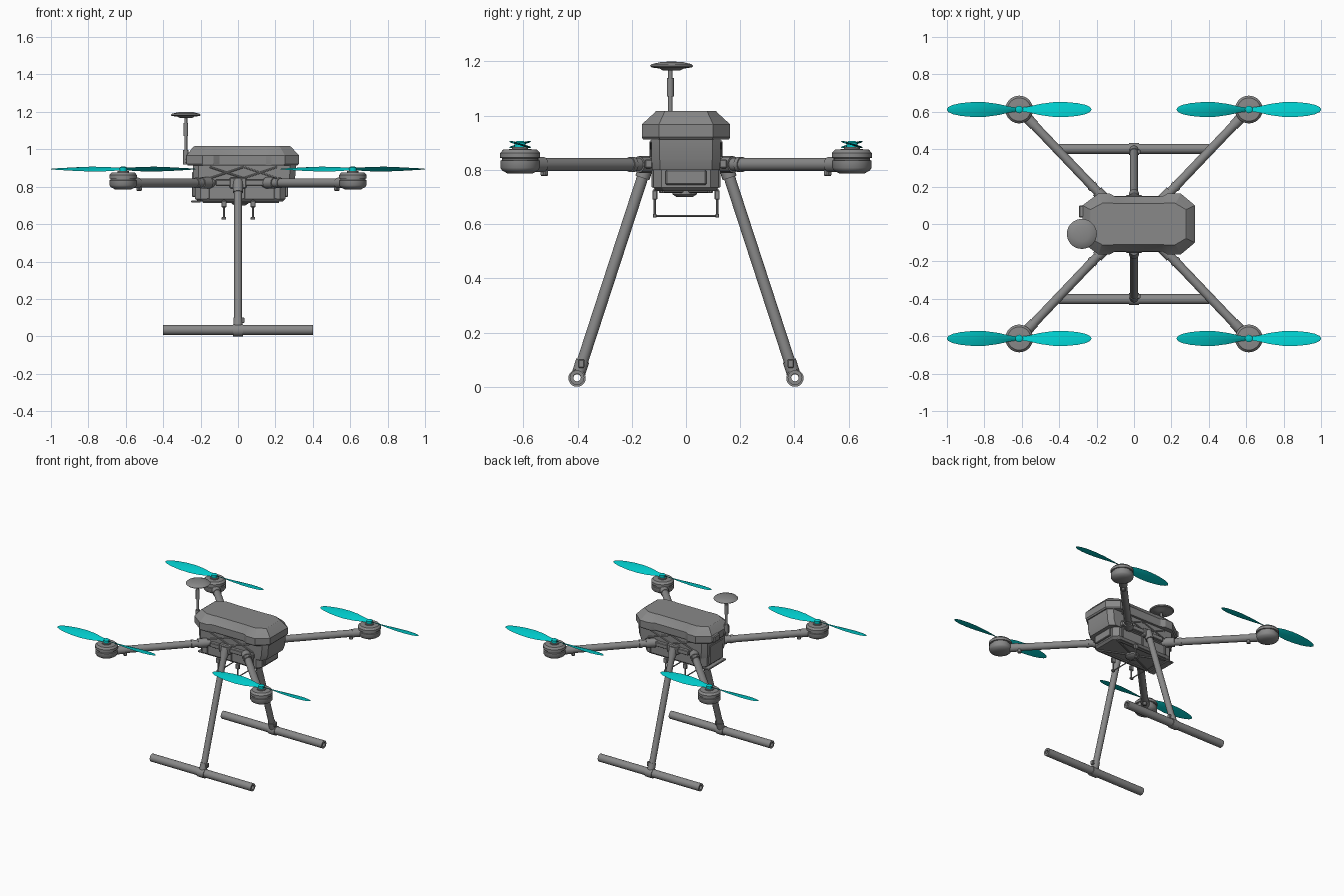
import bpy, bmesh, math
from mathutils import Vector, Matrix

cube = bpy.data.objects.get("Cube")
if cube:
    bpy.data.objects.remove(cube, do_unlink=True)


def material(name, rgb):
    m = bpy.data.materials.new(name)
    m.use_nodes = True
    m.diffuse_color = (*rgb, 1)
    m.node_tree.nodes["Principled BSDF"].inputs["Base Color"].default_value = (*rgb, 1)
    return m


GREY = material("grey", (0.25, 0.25, 0.25))
CYAN = material("cyan", (0.0, 0.6, 0.6))


def finish(bm, name, mat=GREY, angle=35):
    bmesh.ops.remove_doubles(bm, verts=bm.verts, dist=1e-5)
    bmesh.ops.recalc_face_normals(bm, faces=bm.faces)
    me = bpy.data.meshes.new(name)
    bm.to_mesh(me)
    bm.free()
    me.materials.append(mat)
    ob = bpy.data.objects.new(name, me)
    bpy.context.collection.objects.link(ob)
    bpy.ops.object.select_all(action='DESELECT')
    ob.select_set(True)
    bpy.context.view_layer.objects.active = ob
    bpy.ops.object.shade_smooth_by_angle(angle=math.radians(angle))
    return ob


def lathe(name, profile, matrix, n=28, closed=False, mat=GREY):
    """Spin an (r, z) profile around local z, then place it."""
    bm = bmesh.new()
    vs = [bm.verts.new((r, 0, z)) for r, z in profile]
    es = [bm.edges.new(p) for p in zip(vs, vs[1:])]
    if closed:
        es.append(bm.edges.new((vs[-1], vs[0])))
    bmesh.ops.spin(bm, geom=vs + es, cent=(0, 0, 0), axis=(0, 0, 1),
                   angle=math.tau, steps=n, use_merge=True)
    bm.transform(matrix)
    return finish(bm, name, mat)


def rod(name, a, b, r, inner=0, n=20):
    a, b = Vector(a), Vector(b)
    d = b - a
    m = Matrix.Translation(a) @ d.to_track_quat('Z', 'Y').to_matrix().to_4x4()
    L = d.length
    if inner:
        return lathe(name, [(r, 0), (r, L), (inner, L), (inner, 0)], m, n, True)
    return lathe(name, [(0, 0), (r, 0), (r, L), (0, L)], m, n)


def box(name, lo, hi, bevel=0.0, turn=0.0):
    lo, hi = Vector(lo), Vector(hi)
    bm = bmesh.new()
    bmesh.ops.create_cube(bm, size=1)
    bmesh.ops.scale(bm, vec=hi - lo, verts=bm.verts)
    if bevel:
        bmesh.ops.bevel(bm, geom=list(bm.edges), offset=bevel, segments=1, affect='EDGES')
    bm.transform(Matrix.Translation((lo + hi) / 2) @ Matrix.Rotation(turn, 4, 'Z'))
    return finish(bm, name)


def loft(name, rings, mat=GREY, angle=20):
    bm = bmesh.new()
    vr = [[bm.verts.new(p) for p in ring] for ring in rings]
    n = len(vr[0])
    for a, b in zip(vr, vr[1:]):
        for i in range(n):
            j = (i + 1) % n
            bm.faces.new((a[i], a[j], b[j], b[i]))
    bm.faces.new(vr[0])
    bm.faces.new(vr[-1])
    return finish(bm, name, mat, angle)


# Top cover: faceted outline with raised corner pods
def cover_ring(half, z, s=1.0):
    pts = half + [(x, -y) for x, y in reversed(half)]
    return [(0.025 + (x - 0.025) * s, y * s, z) for x, y in pts]


wide = [(0.325, 0.10), (0.25, 0.163), (0.18, 0.163), (0.15, 0.146),
        (-0.10, 0.146), (-0.13, 0.163), (-0.19, 0.163), (-0.275, 0.10)]
top = [(0.285, 0.08), (0.225, 0.115), (0.17, 0.115), (0.15, 0.112),
       (-0.10, 0.112), (-0.12, 0.115), (-0.175, 0.115), (-0.24, 0.08)]
loft("top_cover", [cover_ring(wide, 0.913, 0.975), cover_ring(wide, 0.922),
                   cover_ring(wide, 0.968), cover_ring(top, 1.012),
                   cover_ring(top, 1.017, 0.97)])

# Body shell under the cover
def body_ring(x0, x1, y, z, c=0.03):
    return [(x1, y - c, z), (x1 - c, y, z), (x0 + c, y, z), (x0, y - c, z),
            (x0, c - y, z), (x0 + c, -y, z), (x1 - c, -y, z), (x1, c - y, z)]


loft("upper_body", [body_ring(-0.235, 0.29, 0.125, 0.80), body_ring(-0.24, 0.305, 0.127, 0.84),
                    body_ring(-0.24, 0.31, 0.127, 0.92)])
loft("lower_body", [body_ring(-0.21, 0.24, 0.108, 0.722), body_ring(-0.23, 0.255, 0.12, 0.735),
                    body_ring(-0.23, 0.255, 0.12, 0.805)])
box("body_side_panel_left", (0.25, -0.075, 0.745), (0.268, 0.075, 0.80), 0.004)
box("body_side_panel_right", (-0.245, -0.075, 0.745), (-0.225, 0.075, 0.88), 0.004)
box("cover_side_block", (-0.295, 0.035, 0.925), (-0.265, 0.10, 0.97), 0.006)
box("rear_lip", (-0.25, -0.10, 0.715), (-0.20, 0.10, 0.726), 0.003)

# Frame plates and cross bracing on both long sides, ribs below
for s, side in ((-1, "front"), (1, "back")):
    box(f"{side}_frame_rail", (-0.12, s * 0.137 - 0.014, 0.806), (0.22, s * 0.137 + 0.014, 0.838), 0.004)
    for x0, x1 in ((-0.15, 0.03), (0.03, 0.21)):
        rod(f"{side}_brace", (x0, s * 0.129, 0.845), (x1, s * 0.129, 0.905), 0.005, n=8)
        rod(f"{side}_brace", (x0, s * 0.129, 0.905), (x1, s * 0.129, 0.845), 0.005, n=8)
    for x in (-0.16, 0.03, 0.20):
        box(f"{side}_panel_rib", (x - 0.007, s * 0.122 - 0.005, 0.735),
            (x + 0.007, s * 0.122 + 0.005, 0.80), 0.002)
    rod("bottom_rib", (-0.18, -s * 0.085, 0.722), (0.21, s * 0.085, 0.722), 0.007, n=8)
    box("bottom_edge_rib", (-0.19, s * 0.09 - 0.006, 0.714), (0.22, s * 0.09 + 0.006, 0.728), 0.002)

# Round sensor under the body
lathe("belly_sensor", [(0, 0.70), (0.03, 0.70), (0.045, 0.71), (0.045, 0.725), (0, 0.725)],
      Matrix.Translation((0.01, -0.005, 0)))

# Hanging payload rails
for x in (-0.075, 0.08):
    for y in (-0.115, 0.115):
        rod("payload_hanger", (x, y, 0.63), (x, y, 0.73), 0.005, n=10)
        box("payload_hanger_clamp", (x - 0.014, y - 0.009, 0.69), (x + 0.014, y + 0.009, 0.725), 0.003)
        box("payload_rail_end", (x - 0.012, y - 0.007, 0.624), (x + 0.012, y + 0.007, 0.638), 0.002)
    rod("payload_rail", (x, -0.118, 0.63), (x, 0.118, 0.63), 0.004, n=10)


# Propeller: two twisted blades
def blade(name, cx, cy, turn):
    rings = []
    for x, chord, pitch in ((0.0, 0.022, 34), (0.05, 0.036, 30), (0.11, 0.064, 23),
                            (0.18, 0.082, 18), (0.25, 0.082, 14), (0.31, 0.070, 11),
                            (0.355, 0.050, 9), (0.378, 0.028, 8), (0.386, 0.006, 8)):
        ring = []
        for u, v in ((-1, 0), (-0.5, 0.8), (0.2, 0.9), (1, 0), (0.3, -0.6), (-0.5, -0.6)):
            p = Vector((x, u * chord / 2, v * (0.0015 + chord * 0.03)))
            p.rotate(Matrix.Rotation(math.radians(-pitch), 3, 'X'))
            p.rotate(Matrix.Rotation(turn, 3, 'Z'))
            ring.append(p + Vector((cx, cy, 0.894)))
        rings.append(ring)
    loft(name, rings, CYAN, 60)


# Four arms with motor pods and propellers
motor = [(0, 0.786), (0.045, 0.786), (0.066, 0.798), (0.073, 0.808), (0.073, 0.834),
         (0.067, 0.836), (0.067, 0.843), (0.074, 0.845), (0.074, 0.862), (0.062, 0.875),
         (0.03, 0.877), (0.03, 0.884), (0, 0.884)]
for sx in (-1, 1):
    for sy in (-1, 1):
        tag = ("back_" if sy > 0 else "front_") + ("left_" if sx > 0 else "right_")
        c = Vector((sx * 0.614, sy * 0.612, 0.82))
        root = Vector((sx * 0.14, sy * 0.115, 0.82))
        at = lambda t: root.lerp(c, t)
        rod(tag + "arm", root, at(0.96), 0.024)
        rod(tag + "arm_hinge", at(0.03), at(0.12), 0.031, n=12)
        rod(tag + "arm_collar", at(0.16), at(0.185), 0.028)
        rod(tag + "motor_sleeve", at(0.83), at(0.95), 0.028)
        p = at(0.82)
        box(tag + "arm_foot", p + Vector((-0.012, -0.012, -0.042)),
            p + Vector((0.012, 0.012, -0.015)), 0.004, math.pi / 4)
        lathe(tag + "motor", motor, Matrix.Translation((c.x, c.y, 0)), 36)
        lathe(tag + "propeller_hub",
              [(0, 0.882), (0.02, 0.882), (0.02, 0.902), (0.012, 0.907), (0, 0.907)],
              Matrix.Translation((c.x, c.y, 0)), 20, mat=CYAN)
        blade(tag + "propeller_blade_a", c.x, c.y, 0)
        blade(tag + "propeller_blade_b", c.x, c.y, math.pi)

# Landing gear: leaning legs and hollow skids
for s, side in ((-1, "front_"), (1, "back_")):
    hip, foot = Vector((0, s * 0.14, 0.835)), Vector((0, s * 0.402, 0.032))
    rod(side + "leg", hip, hip.lerp(foot, 0.97), 0.021)
    rod(side + "leg_socket", hip, hip.lerp(foot, 0.08), 0.027)
    rod(side + "leg_ankle", hip.lerp(foot, 0.92), hip.lerp(foot, 0.975), 0.025)
    box(side + "ankle_latch", hip.lerp(foot, 0.94) + Vector((0.015, -0.012, -0.01)),
        hip.lerp(foot, 0.94) + Vector((0.034, 0.012, 0.02)), 0.003)
    box(side + "leg_bracket", (-0.045, s * 0.14 - 0.016, 0.79), (0.045, s * 0.14 + 0.016, 0.85), 0.006)
    rod(side + "skid_joint", (-0.026, foot.y, 0.032), (0.026, foot.y, 0.032), 0.032, 0.014)
    for sx in (-1, 1):
        rod(side + "skid", (sx * 0.022, foot.y, 0.034), (sx * 0.4, foot.y, 0.034), 0.027, 0.014)

# Satellite antenna on its mast
AX, AY = -0.279, -0.053
lathe("antenna_disc", [(0, 1.166), (0.03, 1.166), (0.045, 1.174), (0.074, 1.178), (0.08, 1.184),
                       (0.074, 1.190), (0.04, 1.198), (0, 1.2)], Matrix.Translation((AX, AY, 0)), 36)
rod("antenna_mast", (AX, AY - 0.005, 0.92), (AX, AY - 0.005, 1.17), 0.008, n=12)
rod("antenna_mast_grip", (AX, AY - 0.005, 1.07), (AX, AY - 0.005, 1.14), 0.013, n=12)
rod("antenna_mast_foot", (AX, AY - 0.005, 0.918), (AX, AY - 0.005, 0.995), 0.014, n=12)
box("antenna_bracket", (AX - 0.005, AY - 0.02, 0.925), (-0.23, AY + 0.02, 0.95), 0.004)
